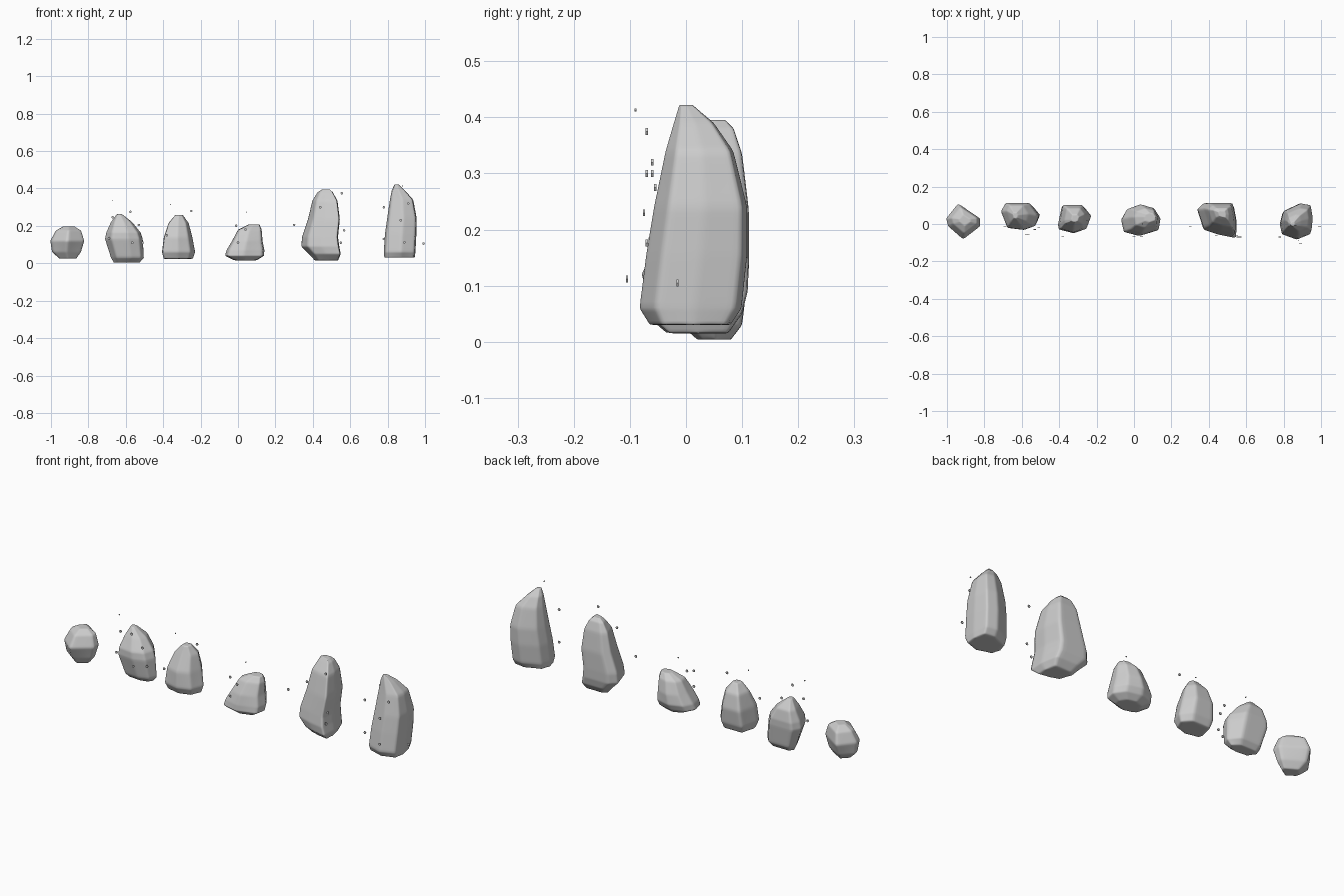
import bpy, bmesh, math


def rock(name, outline, levels):
    """Loft a plan outline through levels of (z, x0, x1, y0, y1) and soften it."""
    xs, ys = [p[0] for p in outline], [p[1] for p in outline]
    unit = [((x - min(xs)) / (max(xs) - min(xs)), (y - min(ys)) / (max(ys) - min(ys)))
            for x, y in outline]
    bm = bmesh.new()
    rings = []
    for z, x0, x1, y0, y1 in levels:
        rings.append([bm.verts.new((x0 + u * (x1 - x0), y0 + v * (y1 - y0), z)) for u, v in unit])
    n = len(unit)
    for a, b in zip(rings, rings[1:]):
        for i in range(n):
            j = (i + 1) % n
            bm.faces.new((a[i], a[j], b[j], b[i]))
    bm.faces.new(rings[0])
    bm.faces.new(rings[-1])
    bmesh.ops.recalc_face_normals(bm, faces=bm.faces)
    crease = bm.edges.layers.float.new("crease_edge")
    for e in bm.edges:
        e[crease] = 0.55
    finish(bm, name, True)
    sub = bpy.data.objects[name].modifiers.new("soften", 'SUBSURF')
    sub.levels = sub.render_levels = 3


def finish(bm, name, smooth):
    me = bpy.data.meshes.new(name)
    for f in bm.faces:
        f.smooth = smooth
    bm.to_mesh(me)
    bm.free()
    bpy.context.collection.objects.link(bpy.data.objects.new(name, me))


# Small rounded boulder at the left end
rock("round_boulder",
     [(-1, .03), (-.99, -.01), (-.915, -.078), (-.83, -.01), (-.83, .03), (-.94, .107)],
     [(.025, -.955, -.865, -.03, .05), (.06, -.995, -.84, -.055, .085),
      (.12, -1.005, -.822, -.083, .11), (.175, -.975, -.84, -.05, .09),
      (.197, -.935, -.875, -.01, .05)])

# Leaning rock with a pointed top
rock("leaning_rock",
     [(-.71, .06), (-.675, -.02), (-.585, -.03), (-.525, -.01), (-.505, .04),
      (-.555, .1), (-.685, .1)],
     [(.004, -.665, -.525, .02, .08), (.03, -.68, -.502, -.01, .1),
      (.13, -.712, -.508, -.032, .112), (.165, -.705, -.52, -.03, .112),
      (.22, -.68, -.565, .0, .1), (.264, -.647, -.622, .03, .06)])

# Conical rock
rock("conical_rock",
     [(-.4, -.005), (-.395, -.03), (-.32, -.05), (-.255, -.027), (-.23, .04),
      (-.27, .09), (-.38, .09)],
     [(.024, -.397, -.24, -.03, .08), (.06, -.407, -.228, -.05, .095),
      (.14, -.397, -.243, -.045, .103), (.215, -.372, -.263, -.01, .085),
      (.258, -.335, -.295, .01, .05)])

# Low wide rock
rock("low_rock",
     [(-.065, .027), (-.05, -.04), (.03, -.062), (.13, -.03), (.14, .027),
      (.105, .08), (.03, .1), (-.04, .075)],
     [(.016, -.02, .1, -.035, .06), (.04, -.07, .14, -.064, .09),
      (.07, -.062, .142, -.062, .105), (.12, -.032, .132, -.05, .103),
      (.18, .0, .127, -.02, .085), (.207, .055, .115, .01, .06)])

# Tall irregular rock with a flared foot
rock("tall_flared_rock",
     [(.34, .07), (.375, -.03), (.45, -.053), (.54, -.07), (.545, .01),
      (.525, .1), (.375, .1)],
     [(.015, .41, .535, -.03, .075), (.05, .378, .55, -.072, .1),
      (.09, .337, .542, -.074, .11), (.14, .341, .535, -.065, .112),
      (.235, .373, .545, -.05, .112), (.335, .397, .532, -.02, .1),
      (.38, .425, .507, .02, .085), (.395, .45, .49, .035, .07)])

# Tall pointed rock at the right end
rock("tall_pointed_rock",
     [(.785, .005), (.797, -.05), (.877, -.08), (.95, -.05), (.957, .02),
      (.945, .096), (.888, .107), (.8, .065)],
     [(.03, .782, .945, -.065, .08), (.06, .779, .949, -.084, .1),
      (.155, .785, .954, -.072, .11), (.24, .797, .956, -.058, .11),
      (.34, .812, .937, -.037, .085), (.39, .822, .892, -.022, .05),
      (.422, .837, .858, -.012, .012)])

# Tiny stone chips floating around the rocks
chips = [(-.67, -.01, .246), (-.575, -.055, .275), (-.53, -.03, .205), (-.69, -.015, .134),
         (-.565, -.055, .11), (-.51, -.02, .11), (-.25, .02, .28), (-.38, -.065, .15),
         (-.01, -.05, .2), (.04, -.065, .18), (0, -.065, .11), (.3, -.015, .205),
         (.44, -.06, .3), (.555, -.07, .375), (.567, -.07, .176), (.55, -.06, .11),
         (.78, -.07, .3), (.91, -.06, .32), (.87, -.075, .23), (.78, -.07, .13),
         (.89, -.105, .112), (.992, -.015, .105)]
specks = [(-.67, -.02, .337), (-.36, .0, .315), (.045, .0, .273), (.88, -.09, .413)]
bm = bmesh.new()
for pts, r in ((chips, .007), (specks, .003)):
    for x, y, z in pts:
        rings = [[bm.verts.new((x + r * math.cos(a * math.pi / 3), y + d,
                                z + r * math.sin(a * math.pi / 3))) for a in range(6)]
                 for d in (-.002, .002)]
        bm.faces.new(rings[0])
        bm.faces.new(rings[1][::-1])
        for i in range(6):
            j = (i + 1) % 6
            bm.faces.new((rings[0][j], rings[0][i], rings[1][i], rings[1][j]))
bmesh.ops.recalc_face_normals(bm, faces=bm.faces)
finish(bm, "stone_chips", False)
